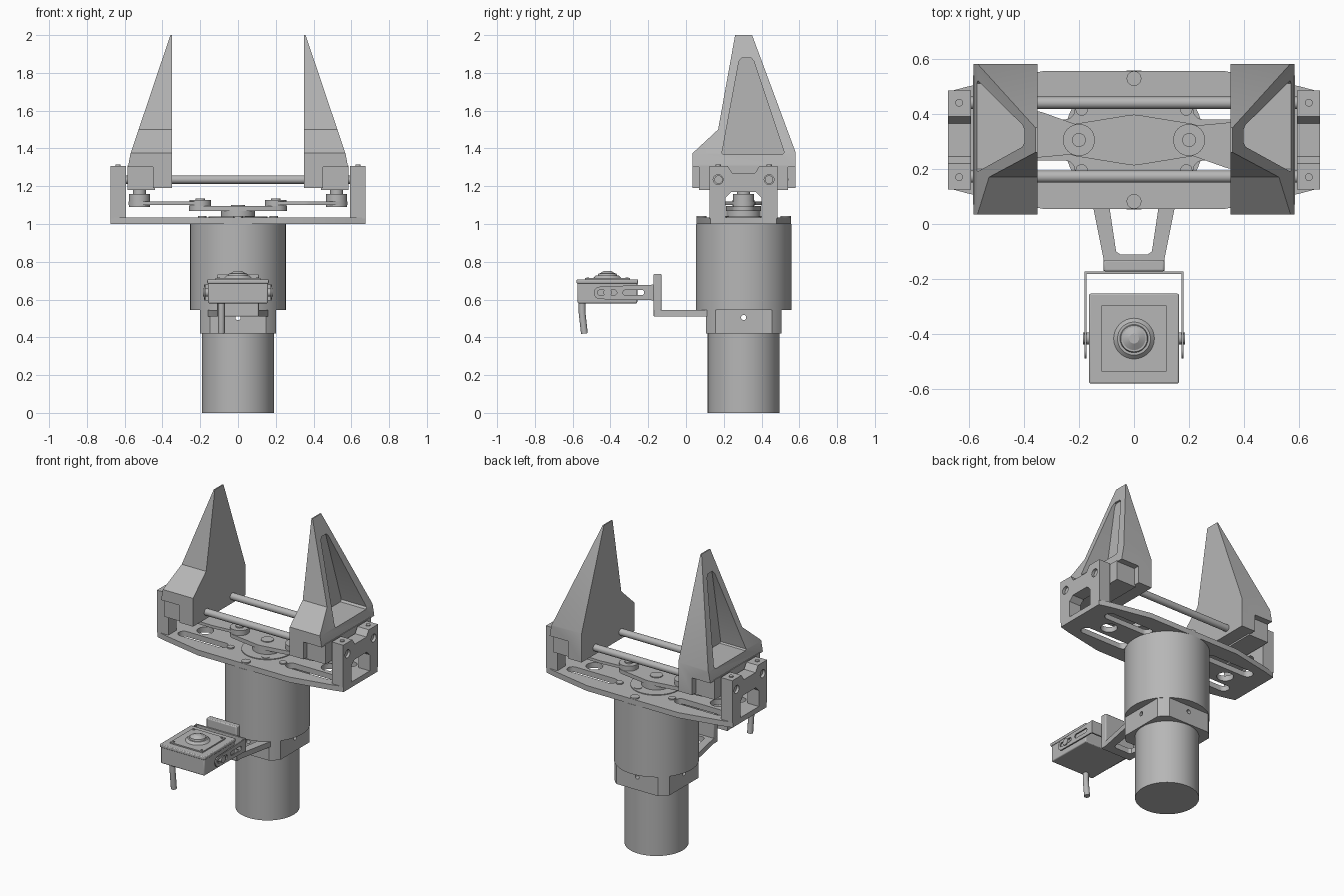
import bpy, bmesh, math
from mathutils import Vector

if "Cube" in bpy.data.objects:
    bpy.data.objects.remove(bpy.data.objects["Cube"])

grey = bpy.data.materials.new("plain_grey")
GREY = (0.47, 0.47, 0.47, 1)
grey.use_nodes = True
grey.diffuse_color = GREY
grey.node_tree.nodes["Principled BSDF"].inputs["Base Color"].default_value = GREY

CY = 0.305   # y of the motor axis
SIDES = (("left", 1), ("right", -1))


def finish(name, bm):
    bmesh.ops.recalc_face_normals(bm, faces=bm.faces)
    mesh = bpy.data.meshes.new(name)
    bm.to_mesh(mesh)
    bm.free()
    obj = bpy.data.objects.new(name, mesh)
    bpy.context.collection.objects.link(obj)
    mesh.materials.append(grey)
    return obj


def prism(name, points, axis, lo, hi):
    """Extrude a 2D outline along an axis from lo to hi."""
    place = {"x": lambda a, b, t: (t, a, b),
             "y": lambda a, b, t: (a, t, b),
             "z": lambda a, b, t: (a, b, t)}[axis]
    bm = bmesh.new()
    face = bm.faces.new([bm.verts.new(place(a, b, lo)) for a, b in points])
    new = bmesh.ops.extrude_face_region(bm, geom=[face])["geom"]
    shift = Vector(place(0, 0, hi - lo))
    bmesh.ops.translate(bm, vec=shift, verts=[v for v in new if isinstance(v, bmesh.types.BMVert)])
    return finish(name, bm)


def box(name, x, y, z):
    return prism(name, [(x[0], y[0]), (x[1], y[0]), (x[1], y[1]), (x[0], y[1])], "z", *z)


def circle(a, b, r, n=32):
    return [(a + r * math.cos(k * math.tau / n), b + r * math.sin(k * math.tau / n)) for k in range(n)]


def disc(name, a, b, r, lo, hi, axis="z", n=32):
    return prism(name, circle(a, b, r, n), axis, lo, hi)


def hull(name, circles, lo, hi, axis="z"):
    """Rounded bar: the convex outline around two circles, extruded."""
    pts = sorted(p for c in circles for p in circle(*c))

    def half(seq):
        out = []
        for p in seq:
            while len(out) > 1 and ((out[-1][0] - out[-2][0]) * (p[1] - out[-2][1])
                                    - (out[-1][1] - out[-2][1]) * (p[0] - out[-2][0])) <= 1e-7:
                out.pop()
            out.append(p)
        return out[:-1]
    return prism(name, half(pts) + half(pts[::-1]), axis, lo, hi)


def boolean(obj, cutter, mode="DIFFERENCE"):
    mod = obj.modifiers.new("cut", "BOOLEAN")
    mod.operation, mod.solver, mod.object = mode, "EXACT", cutter
    bpy.context.view_layer.objects.active = obj
    bpy.ops.object.modifier_apply(modifier=mod.name)
    bpy.data.objects.remove(cutter)


def bevel(obj, width, segments=2):
    mod = obj.modifiers.new("bevel", "BEVEL")
    mod.width, mod.segments, mod.limit_method = width, segments, "ANGLE"


def mirrored(half):
    return half + [(-a, b) for a, b in reversed(half)]


def around(half):
    return [(a + CY, b) for a, b in mirrored(half)]


# Motor, collar and gearbox
disc("motor", 0, CY, 0.19, 0, 0.43, n=64)
collar = box("collar", (-0.2, 0.2), (CY - 0.2, CY + 0.2), (0.42, 0.55))
boolean(collar, disc("cutter", 0, CY, 0.25, 0.4, 0.6, n=64), "INTERSECT")
for k in range(2):
    boolean(collar, disc("cutter", CY if k == 0 else 0, 0.505, 0.014, -0.6, 0.6, "xy"[k], 16))
disc("gearbox", 0, CY, 0.253, 0.545, 1.0, n=64)

# Base plate with slots and holes
plate = prism("base_plate", [(x, y + CY) for x, y in mirrored(
    [(0.33, -0.25), (0.6, -0.195), (0.675, -0.175), (0.675, 0.175), (0.6, 0.195), (0.33, 0.25)])], "z", 1.0, 1.035)
for s in (1, -1):
    for t in (1, -1):
        y = CY + t * 0.11
        boolean(plate, hull("cutter", [(s * 0.25, y, 0.035), (s * 0.53, y, 0.035)], 0.9, 1.1))
    boolean(plate, disc("cutter", s * 0.45, CY, 0.05, 0.9, 1.1))
for t in (1, -1):
    for x, dy, r in ((0, 0.223, 0.027), (0.19, 0.11, 0.022), (-0.19, 0.11, 0.022), (0.06, 0.105, 0.024)):
        disc("plate_screw", x, CY + t * dy, r, 1.03, 1.043, n=20)
disc("bearing_ring", 0, CY, 0.155, 1.03, 1.04, n=48)

# Crank on the output shaft
disc("shaft", 0, CY, 0.09, 1.03, 1.08)
for name, s in SIDES:
    hull(name + "_crank_arm", [(0, CY, 0.092), (s * 0.2, CY, 0.06)], 1.07, 1.095)
disc("shaft_cap", 0, CY, 0.038, 1.09, 1.1)

for name, s in SIDES:
    # Link from crank to carriage
    disc(name + "_crank_pin", s * 0.2, CY, 0.058, 1.09, 1.128)
    disc(name + "_crank_screw", s * 0.2, CY, 0.025, 1.12, 1.136, n=20)
    hull(name + "_link", [(s * 0.2, CY, 0.05), (s * 0.36, CY - s * 0.02, 0.085)], 1.1, 1.118)
    hull(name + "_link_end", [(s * 0.36, CY - s * 0.02, 0.085), (s * 0.52, CY, 0.06)], 1.1, 1.118)
    disc(name + "_link_pin", s * 0.522, CY, 0.056, 1.09, 1.16)
    disc(name + "_link_post", s * 0.522, CY, 0.035, 1.15, 1.2)

    # End bracket with arch and top notch
    bracket = prism(name + "_end_bracket", around(
        [(0.095, 1.03), (0.18, 1.03), (0.18, 1.308), (0.085, 1.308), (0.06, 1.27)]
        )[:5] + [(CY - a, b) for a, b in ((0.06, 1.27), (0.085, 1.308), (0.18, 1.308), (0.18, 1.03),
                                          (0.095, 1.03), (0.095, 1.14), (0.065, 1.17))]
        + [(CY + 0.065, 1.17), (CY + 0.095, 1.14)], "x", s * 0.592, s * 0.675)
    for t in (1, -1):
        boolean(bracket, disc("cutter", CY + t * 0.135, 1.235, 0.026, s * 0.64, s * 0.8, "x", 24))
        disc(name + "_bracket_screw", s * 0.635, CY + t * 0.135, 0.014, 1.3, 1.314, n=16)

    # Carriage sliding on the rods
    box(name + "_carriage", sorted((s * 0.44, s * 0.585)), (0.07, 0.54), (1.18, 1.31))

    # Finger: side outline crossed with front outline, then pocketed
    finger = prism(name + "_finger", [(0.035, 1.19), (0.58, 1.19), (0.58, 1.38), (0.35, 2.0), (0.26, 2.0),
                                      (0.17, 1.5), (0.035, 1.375)], "x", s * 0.3, s * 0.7)
    boolean(finger, prism("cutter", [(s * x, z) for x, z in (
        (0.35, 1.1), (0.45, 1.1), (0.45, 1.303), (0.582, 1.303), (0.57, 1.37), (0.358, 2.0), (0.35, 2.1))],
        "y", -0.1, 0.8), "INTERSECT")
    pocket = prism("cutter", [(0.19, 1.375), (0.2, 1.368), (0.51, 1.368), (0.52, 1.38), (0.36, 1.86),
                              (0.345, 1.88), (0.295, 1.88), (0.28, 1.86)], "x", s * 0.385, s * 0.8)
    boolean(finger, pocket)
    for y in (0.085, 0.53):
        boolean(finger, disc("cutter", y, 1.235, 0.012, s * 0.42, s * 0.6, "x", 12))

# Guide rods
for name, y in (("front", 0.172), ("back", 0.44)):
    disc(name + "_guide_rod", y, 1.235, 0.022, -0.66, 0.66, "x", 24)

# Camera support: forked arm and upright
arm = prism("support_arm", mirrored([(0.11, -0.17), (0.11, -0.13), (0.16, 0.12)]), "z", 0.51, 0.545)
boolean(arm, prism("cutter", mirrored([(0.05, -0.11), (0.065, -0.1), (0.11, 0.2)]), "z", 0.4, 0.7))
bevel(box("support_upright", (-0.11, 0.11), (-0.172, -0.13), (0.51, 0.735)), 0.006)

# Thin U-shaped clip with slotted ears
box("clip_back", (-0.18, 0.18), (-0.182, -0.172), (0.595, 0.68))
for name, s in SIDES:
    ear = hull(name + "_clip_ear", [(-0.215, 0.638, 0.04), (-0.455, 0.635, 0.033)], s * 0.172, s * 0.18, "x")
    for a, b in ((-0.235, -0.32), (-0.38, -0.455)):
        boolean(ear, hull("cutter", [(a, 0.637, 0.014), (b, 0.637, 0.014)], s * 0.1, s * 0.3, "x"))
    box(name + "_clip_corner", sorted((s * 0.172, s * 0.18)), (-0.215, -0.172), (0.598, 0.678))
    disc(name + "_pivot_screw", -0.415, 0.637, 0.022, s * 0.155, s * 0.186, "x", 20)

# Camera body, cover, lens and cable
YC = -0.416
bevel(box("camera_body", (-0.158, 0.158), (YC - 0.158, YC + 0.158), (0.58, 0.692)), 0.006)
bevel(box("camera_lid", (-0.163, 0.163), (YC - 0.163, YC + 0.163), (0.685, 0.706)), 0.005)
box("cover_plate", (-0.118, 0.118), (YC - 0.12, YC + 0.12), (0.7, 0.714))
for s in (1, -1):
    for t in (1, -1):
        disc("cover_screw", s * 0.102, YC + t * 0.104, 0.007, 0.71, 0.718, n=12)
for name, low, high, lo, hi in (("lens_base", 0.078, 0.06, 0.71, 0.728), ("lens_barrel", 0.052, 0.048, 0.725, 0.738),
                                ("lens_dome", 0.045, 0.018, 0.736, 0.752)):
    bm = bmesh.new()
    bmesh.ops.create_cone(bm, cap_ends=True, segments=32, radius1=low, radius2=high, depth=hi - lo)
    bmesh.ops.translate(bm, vec=(0, YC, (lo + hi) / 2), verts=bm.verts)
    finish(name, bm)
curve = bpy.data.curves.new("cable", "CURVE")
curve.dimensions, curve.bevel_depth, curve.use_fill_caps = "3D", 0.018, True
path = curve.splines.new("POLY")
path.points.add(2)
for point, (y, z) in zip(path.points, ((-0.55, 0.6), (-0.55, 0.53), (-0.538, 0.42))):
    point.co = (-0.088, y, z, 1)
cable = bpy.data.objects.new("cable", curve)
bpy.context.collection.objects.link(cable)
curve.materials.append(grey)

# Smooth round walls, keep sharp edges
bpy.ops.object.select_all(action="DESELECT")
for obj in bpy.context.collection.objects:
    if obj.type == "MESH" and grey.name in obj.data.materials:
        obj.select_set(True)
        bpy.context.view_layer.objects.active = obj
bpy.ops.object.shade_smooth_by_angle(angle=math.radians(30))
